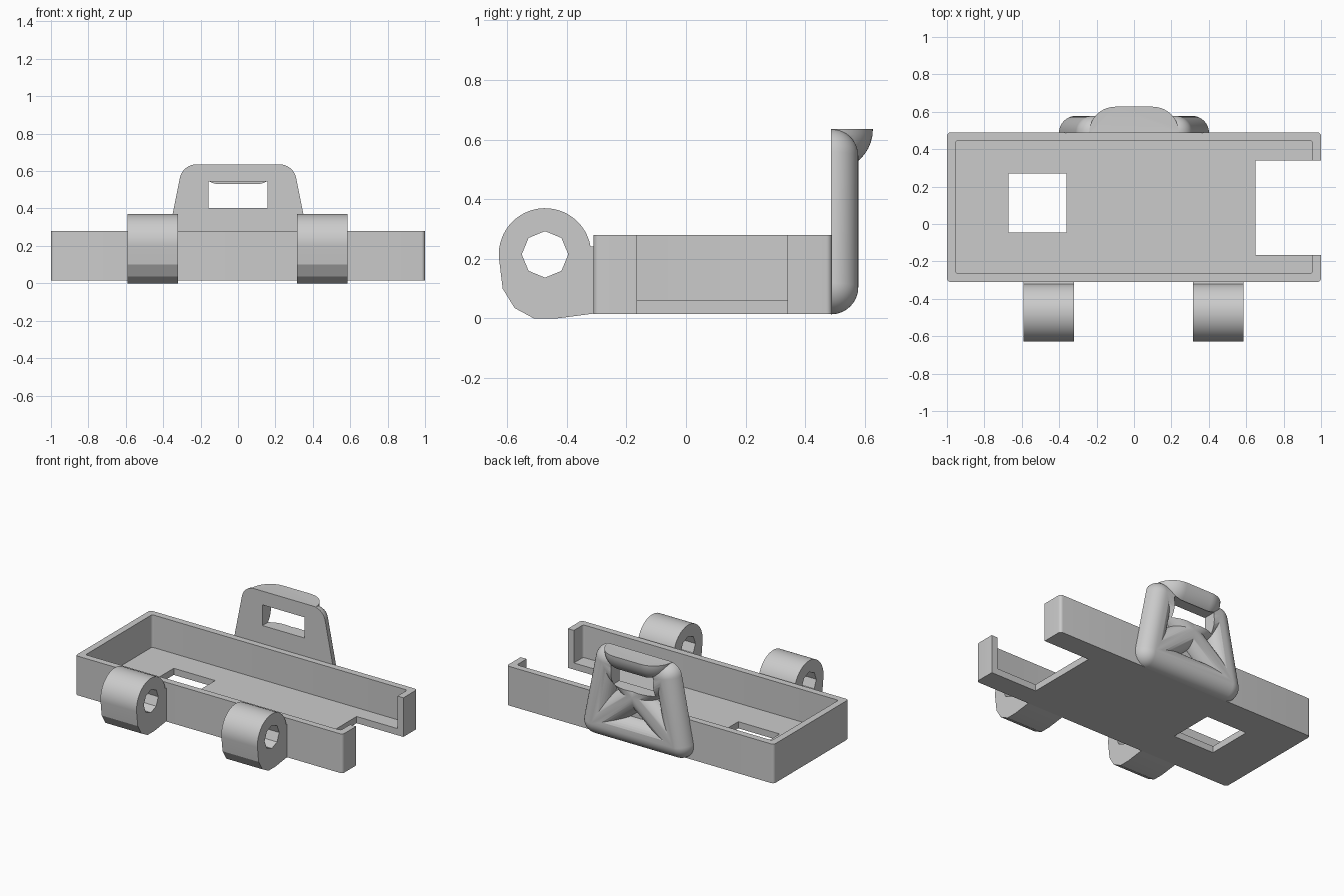
import bpy, bmesh, math
from mathutils import Vector, Matrix

if "Cube" in bpy.data.objects:
    bpy.data.objects.remove(bpy.data.objects["Cube"])

grey = bpy.data.materials.new("plain grey")
grey.use_nodes = True
colour = (0.6, 0.6, 0.6, 1)
grey.diffuse_color = colour
grey.node_tree.nodes["Principled BSDF"].inputs["Base Color"].default_value = colour


def finish(bm, name):
    bmesh.ops.recalc_face_normals(bm, faces=bm.faces)
    mesh = bpy.data.meshes.new(name)
    bm.to_mesh(mesh)
    bm.free()
    mesh.materials.append(grey)
    obj = bpy.data.objects.new(name, mesh)
    bpy.context.collection.objects.link(obj)
    return obj


def add_box(bm, lo, hi, corner=0):
    """Box between two corners, optionally with rounded upright edges."""
    lo, hi = Vector(lo), Vector(hi)
    mat = Matrix.Translation((lo + hi) / 2) @ Matrix.Diagonal((*(hi - lo), 1))
    verts = bmesh.ops.create_cube(bm, size=1, matrix=mat)["verts"]
    if corner:
        upright = [e for e in bm.edges
                   if abs(e.verts[0].co.z - e.verts[1].co.z) > 0.01]
        bmesh.ops.bevel(bm, geom=upright, offset=corner, segments=5,
                        profile=0.5, affect="EDGES")
    return verts


def box(name, lo, hi, corner=0):
    bm = bmesh.new()
    add_box(bm, lo, hi, corner)
    return finish(bm, name)


def cut(obj, cutter, self_overlap=False):
    mod = obj.modifiers.new("cut", "BOOLEAN")
    mod.operation = "DIFFERENCE"
    mod.solver = "EXACT"
    mod.use_self = self_overlap
    mod.object = cutter
    bpy.context.view_layer.objects.active = obj
    bpy.ops.object.modifier_apply(modifier=mod.name)
    bpy.data.objects.remove(cutter)


def smooth(obj, angle=32):
    bpy.ops.object.select_all(action="DESELECT")
    obj.select_set(True)
    bpy.context.view_layer.objects.active = obj
    bpy.ops.object.shade_smooth_by_angle(angle=math.radians(angle))


# Open tray with a cavity, a floor window and an end notch
tray = box("tray", (-1, -0.31, 0.015), (1, 0.49, 0.28), 0.02)
cut(tray, box("cavity", (-0.955, -0.265, 0.06), (0.955, 0.445, 0.5), 0.015))
cut(tray, box("floor_window", (-0.67, -0.045, -0.1), (-0.36, 0.27, 0.2)))
cut(tray, box("end_notch", (0.65, -0.165, -0.1), (1.2, 0.34, 0.5)))
smooth(tray)

# Hinge knuckles: round on top, faceted below, with an octagonal bore
HY, HZ, HR = -0.473, 0.215, 0.155


def knuckle(name, x0, x1):
    ring = [(HY + HR * math.cos(a), HZ + HR * math.sin(a))
            for a in (math.radians(10 + 175 * i / 28) for i in range(29))]
    ring += [(-0.615, 0.1), (-0.575, 0.035), (-0.51, 0), (-0.435, 0),
             (-0.305, 0.017), (-0.305, 0.24)]
    bm = bmesh.new()
    face = bm.faces.new([bm.verts.new((x0, y, z)) for y, z in ring])
    grown = bmesh.ops.extrude_face_region(bm, geom=[face])["geom"]
    bmesh.ops.translate(bm, vec=(x1 - x0, 0, 0),
                        verts=[v for v in grown if isinstance(v, bmesh.types.BMVert)])
    obj = finish(bm, name)
    bm = bmesh.new()
    mat = (Matrix.Translation(((x0 + x1) / 2, HY, HZ))
           @ Matrix.Rotation(math.pi / 2, 4, "Y"))
    bmesh.ops.create_cone(bm, cap_ends=True, segments=8, radius1=0.078,
                          radius2=0.078, depth=1, matrix=mat)
    cut(obj, finish(bm, "bore"))
    smooth(obj, 20)


knuckle("right_hinge_knuckle", -0.59, -0.32)
knuckle("left_hinge_knuckle", 0.315, 0.585)

# Rear clip: flat-fronted round bars around and across a thin plate
BACK, R = 0.487, 0.091


def add_bar(bm, ends, radius, lower_only=False):
    """Hull of two half balls, flat at the clip plane."""
    verts = []
    rings, steps = 10, 40
    for x, z in ends:
        for i in range(rings + 1):
            tilt = math.pi / 2 * i / rings
            for j in range(steps if i < rings else 1):
                a = 2 * math.pi * j / steps
                dz = math.sin(a) * math.cos(tilt)
                if lower_only and dz > 0.001:
                    continue
                verts.append(bm.verts.new((x + radius * math.cos(a) * math.cos(tilt),
                                           BACK + radius * math.sin(tilt),
                                           z + radius * dz)))
    hull = bmesh.ops.convex_hull(bm, input=verts)
    spare = {v for v in hull["geom_interior"] + hull["geom_unused"]
             if isinstance(v, bmesh.types.BMVert)}
    bmesh.ops.delete(bm, geom=list(spare), context="VERTS")


low, high = (0.31, 0.105), (0.222, 0.545)
mirror = lambda p: (-p[0], p[1])
bars = [(low, mirror(low)), (high, mirror(high))]
for side in (lambda p: p, mirror):
    bars.append((side(low), side(high)))
    bars.append((side(low), mirror(side(high))))

bm = bmesh.new()
for ends in bars:
    add_bar(bm, ends, R)
add_bar(bm, [(-0.1, 0.635), (0.1, 0.635)], 0.14, lower_only=True)
add_box(bm, (-0.23, BACK, 0.1), (0.23, BACK + 0.015, 0.55))
clip = finish(bm, "rear_clip")
cut(clip, box("clip_window", (-0.158, 0.4, 0.403), (0.158, 0.579, 0.543)), True)
smooth(clip)
